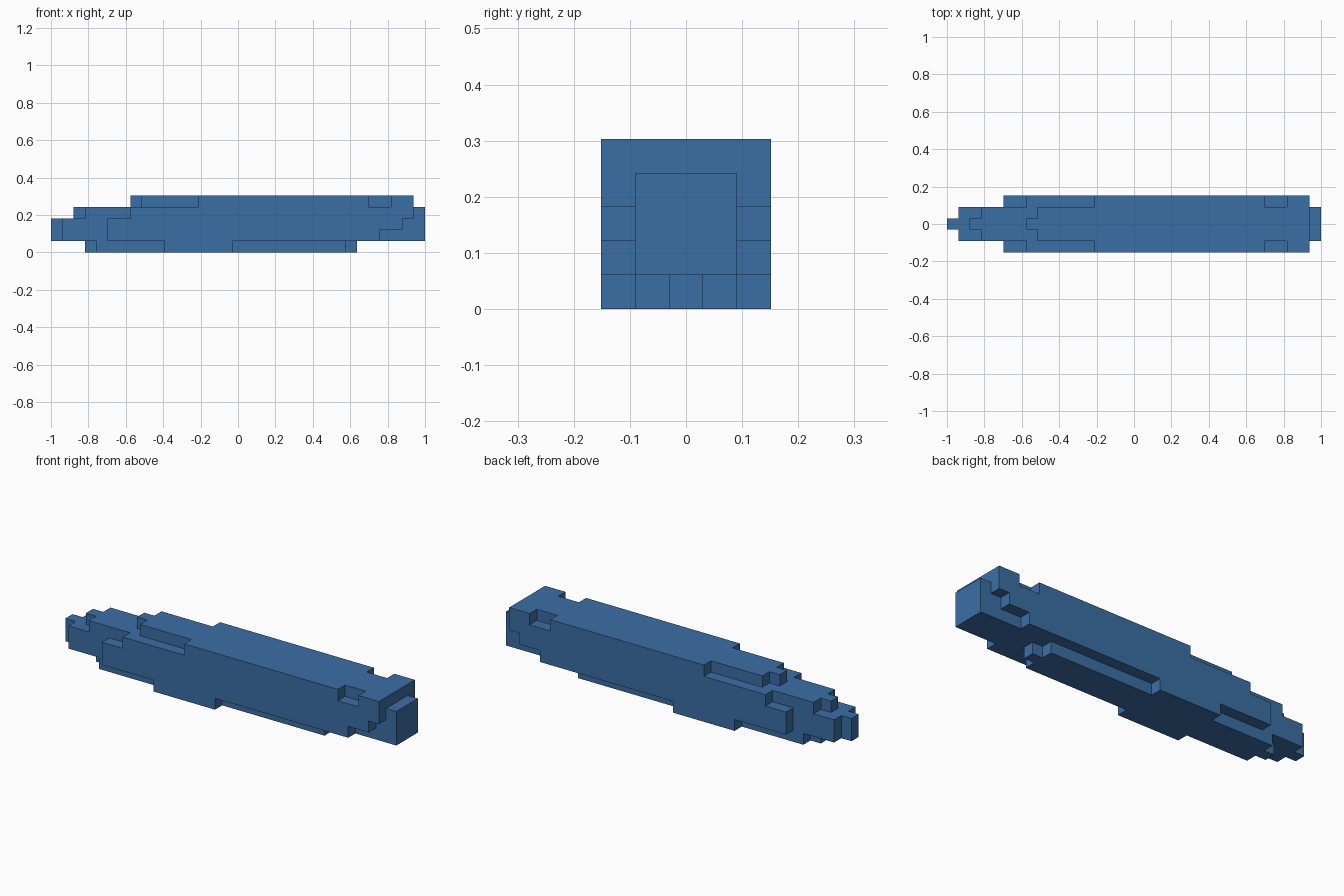
import bpy
import bmesh
import math
from mathutils import Vector

cube = bpy.data.objects.get("Cube")
if cube:
    bpy.data.objects.remove(cube, do_unlink=True)

UNIT = 2 / 33  # edge of one block; the hull is 33 x 5 x 5 blocks

# Blocks along the length, as (first, last) for each level and
# distance from the centre line: 0 = middle, 1 = inner, 2 = outer row
RUNS = {
    # keel
    (0, 0): [(3, 27)], (0, 1): [(4, 26)], (0, 2): [(10, 16)],
    # lower hull
    (1, 0): [(0, 33)], (1, 1): [(1, 33)], (1, 2): [(5, 29)],
    # middle hull
    (2, 0): [(0, 33)], (2, 1): [(1, 33)], (2, 2): [(5, 31)],
    # upper hull
    (3, 0): [(2, 33)], (3, 1): [(3, 33)], (3, 2): [(7, 32)],
    # deck, notched near the stern
    (4, 0): [(7, 32)], (4, 1): [(8, 32)], (4, 2): [(13, 28), (30, 32)],
}

# Fill the block grid, mirrored across the centre line
cells = set()
for (level, row), runs in RUNS.items():
    for first, last in runs:
        for x in range(first, last):
            cells.add((x, row, level))
            cells.add((x, -row, level))


def add_face(bm, cell, axis, sign):
    """Add the square side of a block that looks along axis * sign."""
    normal = Vector((0, 0, 0))
    normal[axis] = sign
    u = Vector((0, 0, 0))
    u[(axis + 1) % 3] = 1
    v = normal.cross(u)
    centre = Vector(cell) + Vector((0.5 - 16.5, 0, 0.5))
    corners = [(-1, -1), (1, -1), (1, 1), (-1, 1)]
    bm.faces.new([bm.verts.new((centre + (normal + u * a + v * b) / 2) * UNIT)
                  for a, b in corners])


# Keep only the outer skin, then merge it into clean flat faces
bm = bmesh.new()
for cell in sorted(cells):
    for axis in range(3):
        for sign in (-1, 1):
            neighbour = list(cell)
            neighbour[axis] += sign
            if tuple(neighbour) not in cells:
                add_face(bm, cell, axis, sign)
bmesh.ops.remove_doubles(bm, verts=bm.verts[:], dist=UNIT * 0.01)
bmesh.ops.dissolve_limit(bm, angle_limit=math.radians(1),
                         verts=bm.verts[:], edges=bm.edges[:])
bmesh.ops.recalc_face_normals(bm, faces=bm.faces[:])

mesh = bpy.data.meshes.new("stepped_hull")
bm.to_mesh(mesh)
bm.free()
hull = bpy.data.objects.new("stepped_hull", mesh)
bpy.context.collection.objects.link(hull)

# Single blue finish
blue = bpy.data.materials.new("steel_blue")
blue.use_nodes = True
colour = (0.044, 0.156, 0.376, 1)
blue.diffuse_color = colour
blue.node_tree.nodes["Principled BSDF"].inputs["Base Color"].default_value = colour
mesh.materials.append(blue)
